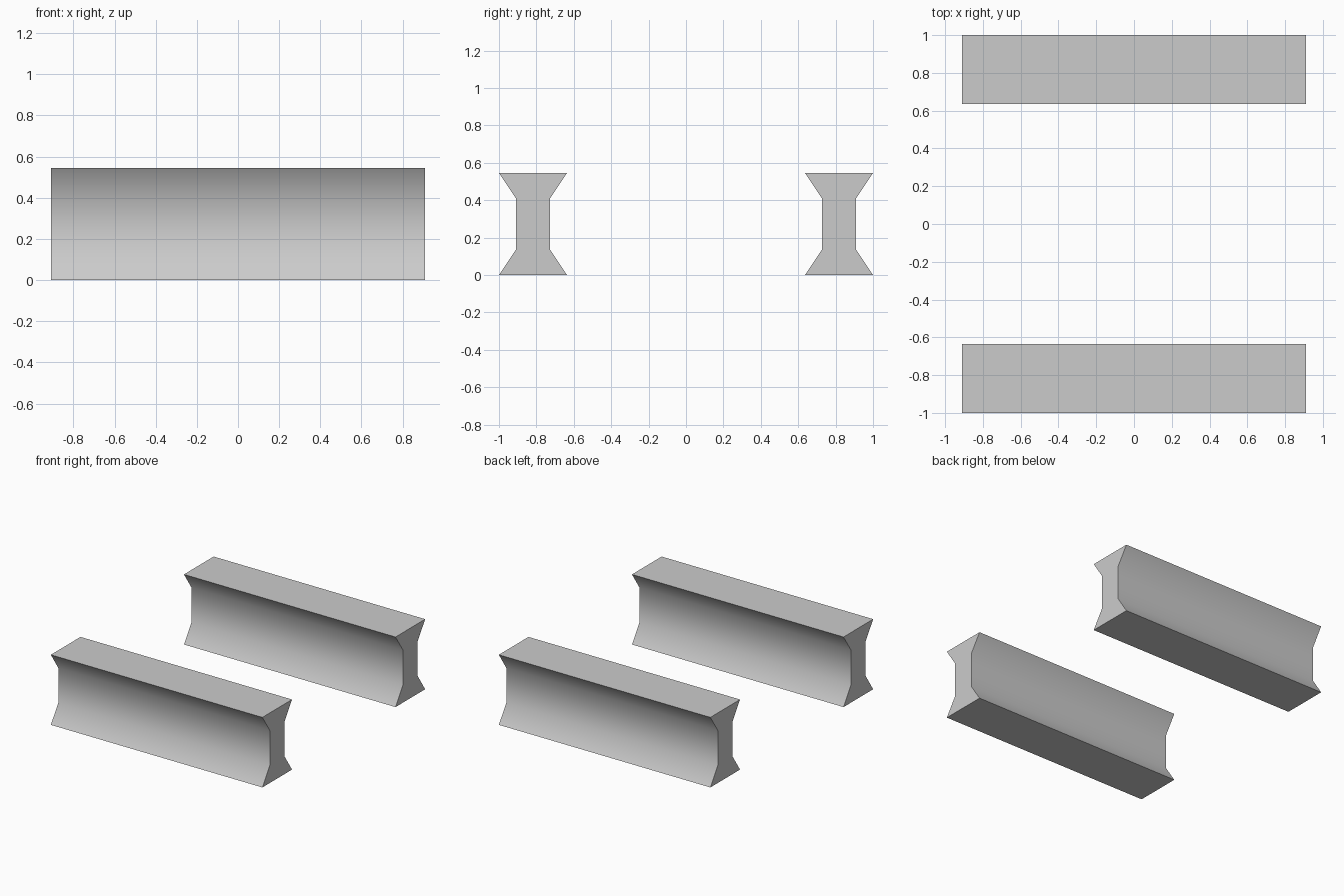
import bpy, bmesh, math

if "Cube" in bpy.data.objects:
    bpy.data.objects.remove(bpy.data.objects["Cube"])

HALF_LENGTH = 0.91
CENTRE_Y = 0.818
# One side of the waisted profile: (half width, height)
SIDE = [(0.182, 0.0), (0.091, 0.136), (0.091, 0.409), (0.182, 0.545)]


def make_beam(name, y):
    """Extrude the mirrored profile along x."""
    profile = SIDE + [(-w, z) for w, z in reversed(SIDE)]
    bm = bmesh.new()
    end = bm.faces.new([bm.verts.new((-HALF_LENGTH, w, z)) for w, z in profile])
    ext = bmesh.ops.extrude_face_region(bm, geom=[end], use_keep_orig=True)
    moved = [v for v in ext["geom"] if isinstance(v, bmesh.types.BMVert)]
    bmesh.ops.translate(bm, verts=moved, vec=(2 * HALF_LENGTH, 0, 0))
    bmesh.ops.recalc_face_normals(bm, faces=bm.faces[:])
    mesh = bpy.data.meshes.new(name)
    bm.to_mesh(mesh)
    bm.free()
    obj = bpy.data.objects.new(name, mesh)
    obj.location.y = y
    bpy.context.collection.objects.link(obj)
    # Soft flanks, crisp ends and flange edges
    bpy.ops.object.select_all(action='DESELECT')
    obj.select_set(True)
    bpy.context.view_layer.objects.active = obj
    bpy.ops.object.shade_smooth_by_angle(angle=math.radians(40))


# Matching pair of beams
make_beam("front_beam", -CENTRE_Y)
make_beam("back_beam", CENTRE_Y)
